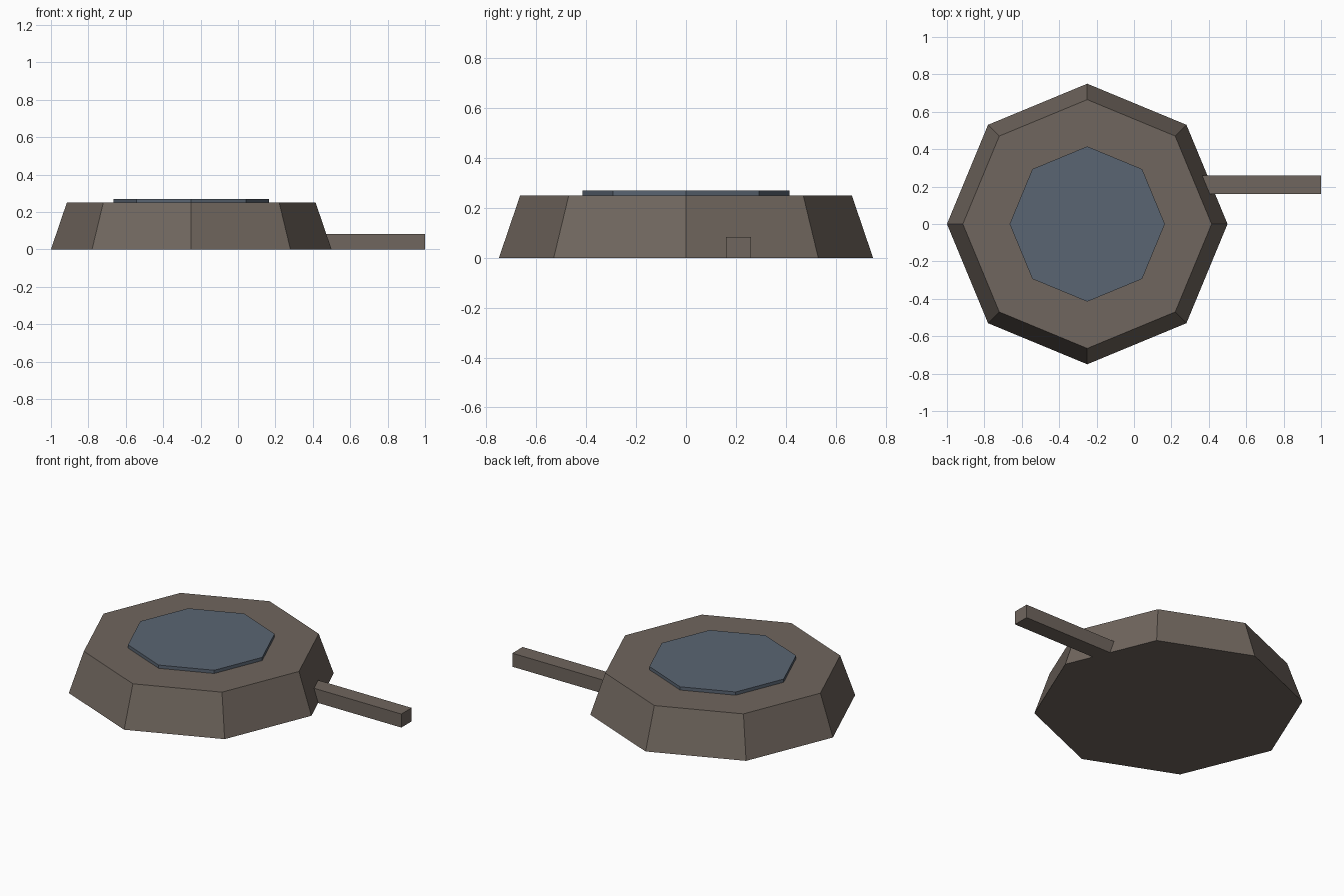
import bpy

cube = bpy.data.objects.get("Cube")
if cube:
    bpy.data.objects.remove(cube, do_unlink=True)


def make_material(name, rgb):
    mat = bpy.data.materials.new(name)
    mat.use_nodes = True
    color = (*rgb, 1.0)
    mat.diffuse_color = color
    mat.node_tree.nodes["Principled BSDF"].inputs["Base Color"].default_value = color
    return mat


def finish(name, mat):
    obj = bpy.context.object
    obj.name = obj.data.name = name
    obj.data.materials.append(mat)
    return obj


def octagon(name, bottom, top, z0, z1, mat):
    """Eight-sided flat-shaded drum centred on the body axis."""
    bpy.ops.mesh.primitive_cone_add(
        vertices=8, radius1=bottom, radius2=top, depth=z1 - z0,
        location=(BODY_X, 0, (z0 + z1) / 2))
    return finish(name, mat)


def box(name, low, high, mat):
    """Box between two opposite corners."""
    center = [(a + b) / 2 for a, b in zip(low, high)]
    bpy.ops.mesh.primitive_cube_add(size=1, location=center)
    obj = finish(name, mat)
    size = [b - a for a, b in zip(low, high)]
    for v in obj.data.vertices:
        v.co = [c * s for c, s in zip(v.co, size)]
    return obj


BODY_X = -0.25
brown = make_material("warm grey brown", (0.162, 0.133, 0.112))
blue = make_material("slate blue", (0.102, 0.130, 0.168))

# Tapered body
octagon("body", 0.75, 0.665, 0, 0.25, brown)

# Raised plate on top, sunk slightly into the body
octagon("top_plate", 0.415, 0.415, 0.245, 0.27, blue)

# Side arm, its inner end buried in the body
box("side_arm", (0.33, 0.16, 0), (1, 0.26, 0.083), brown)
